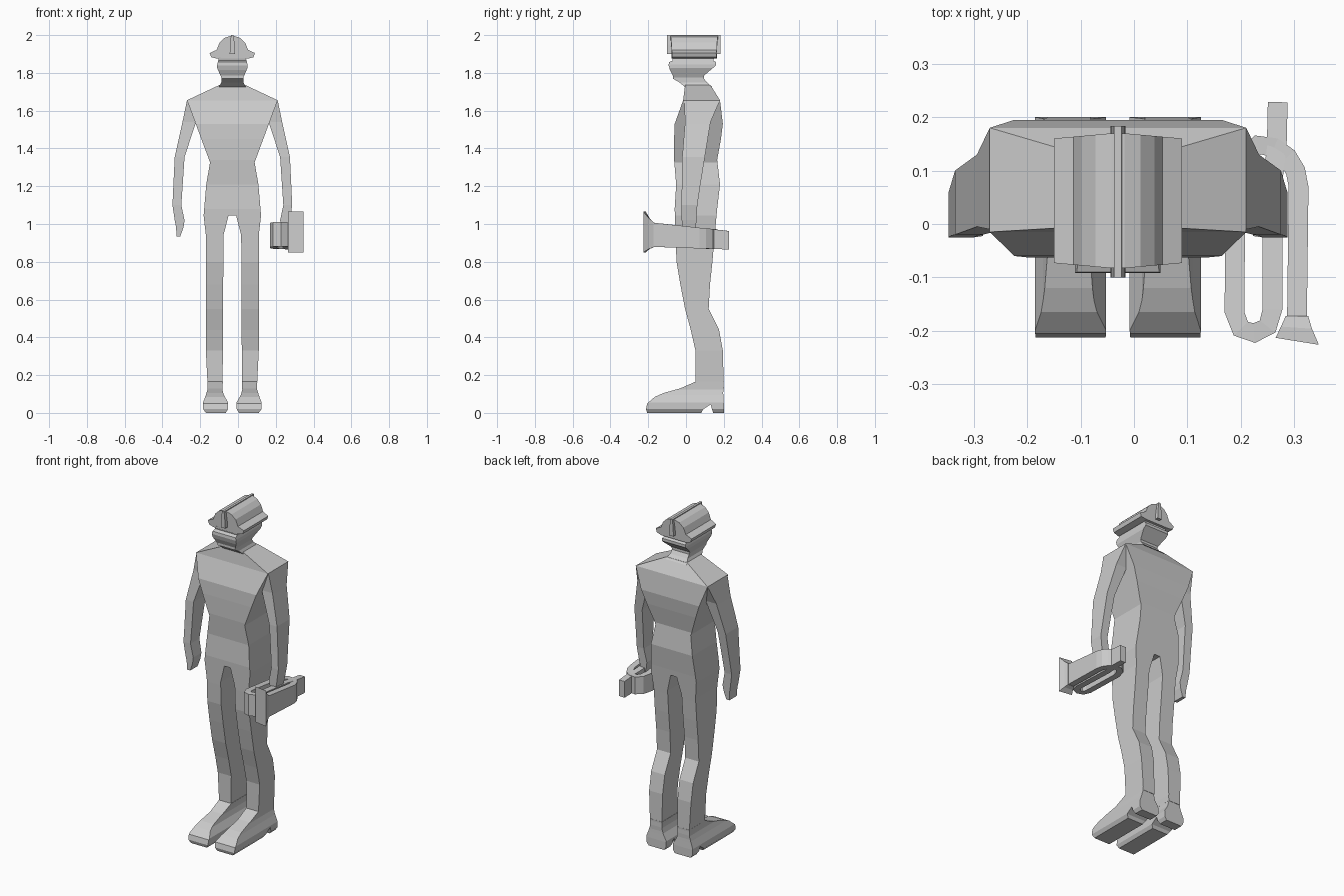
import bpy, bmesh
from mathutils import Vector

CX = -0.03  # the figure's own symmetry line

mat = bpy.data.materials.new("plain grey")
mat.diffuse_color = (0.6, 0.6, 0.6, 1)


def make(name, verts, faces):
    mesh = bpy.data.meshes.new(name)
    mesh.from_pydata(verts, [], faces)
    bm = bmesh.new()
    bm.from_mesh(mesh)
    bmesh.ops.recalc_face_normals(bm, faces=bm.faces)
    bm.to_mesh(mesh)
    bm.free()
    mesh.materials.append(mat)
    ob = bpy.data.objects.new(name, mesh)
    bpy.context.collection.objects.link(ob)
    return ob


def skin(name, rings):
    """Loft equal-sized rings of points and cap both ends."""
    n = len(rings[0])
    faces = [(r * n + i, r * n + (i + 1) % n, (r + 1) * n + (i + 1) % n, (r + 1) * n + i)
             for r in range(len(rings) - 1) for i in range(n)]
    faces += [tuple(range(n)), tuple(range((len(rings) - 1) * n, len(rings) * n))]
    return make(name, [p for ring in rings for p in ring], faces)


def at(table, z):
    """Interpolate (z, low, high) rows, listed from the bottom up."""
    for a, b in zip(table, table[1:]):
        if z <= b[0]:
            t = max(0, (z - a[0]) / (b[0] - a[0]))
            return a[1] + (b[1] - a[1]) * t, a[2] + (b[2] - a[2]) * t
    return table[-1][1:]


def tower(name, front, side, s=1):
    """Solid whose front outline (z, x0, x1) and side outline (z, y0, y1) are given."""
    lo, hi = front[0][0], front[-1][0]
    rings = []
    for z in sorted({r[0] for r in front} | {r[0] for r in side if lo < r[0] < hi}):
        x0, x1 = at(front, z)
        y0, y1 = at(side, z)
        x0, x1 = CX + s * x0, CX + s * x1
        rings.append([(x0, y0, z), (x1, y0, z), (x1, y1, z), (x0, y1, z)])
    return skin(name, rings)


# side outline shared by legs and torso
body_side = [(0.13, 0.05, 0.2), (0.33, 0.05, 0.195), (0.44, 0.025, 0.175),
             (0.55, -0.005, 0.12), (0.68, -0.03, 0.127), (0.8, -0.05, 0.14),
             (0.92, -0.055, 0.15), (1.08, -0.06, 0.165), (1.21, -0.052, 0.18),
             (1.34, -0.063, 0.165), (1.45, -0.063, 0.185), (1.53, -0.06, 0.195),
             (1.655, -0.015, 0.18), (1.735, -0.005, 0.13)]

# torso
tower("torso", [(1.045, -0.152, 0.152), (1.21, -0.138, 0.138), (1.326, -0.118, 0.118),
                (1.655, -0.24, 0.24), (1.735, -0.07, 0.07)], body_side)

# neck and head
tower("head", [(1.725, -0.072, 0.072), (1.75, -0.058, 0.058), (1.775, -0.058, 0.058),
               (1.825, -0.08, 0.08), (1.845, -0.08, 0.08), (1.885, -0.07, 0.07)],
      [(1.725, -0.005, 0.14), (1.75, -0.035, 0.11), (1.77, -0.07, 0.095),
       (1.785, -0.07, 0.095), (1.815, -0.085, 0.13), (1.84, -0.092, 0.16),
       (1.857, -0.09, 0.16), (1.865, -0.07, 0.145), (1.885, -0.075, 0.15)])

# helmet: front outline swept from front to back
half = [(0.012, 1.995), (0.042, 1.985), (0.068, 1.96), (0.083, 1.922),
        (0.12, 1.905), (0.112, 1.883), (0.08, 1.875)]
outline = half + [(-x, z) for x, z in reversed(half)]
skin("helmet", [[(CX + x, y + sgn * 0.09 * (0.12 - abs(x)), z) for x, z in outline]
                for y, sgn in ((-0.073, -1), (0.16, 1))])
tower("helmet_crest", [(1.9, -0.014, 0.014), (1.95, -0.012, 0.012), (2.0, -0.007, 0.007)],
      [(1.9, -0.1, 0.183), (2.0, -0.1, 0.183)])

for s, label in ((-1, "left"), (1, "right")):
    # arm with hand
    tower(label + "_arm", [(0.935, 0.275, 0.295), (0.985, 0.258, 0.298), (1.02, 0.253, 0.305),
                           (1.1, 0.27, 0.317), (1.355, 0.253, 0.305), (1.53, 0.195, 0.266),
                           (1.655, 0.225, 0.24)],
          [(0.935, -0.02, 0.05), (1.1, -0.025, 0.06), (1.2, -0.022, 0.075),
           (1.355, -0.02, 0.1), (1.54, -0.005, 0.13), (1.655, -0.01, 0.18)], s)
    # leg
    tower(label + "_leg", [(0.13, 0.052, 0.13), (0.33, 0.05, 0.14), (0.94, 0.047, 0.14),
                           (1.045, 0.02, 0.152)], body_side, s)
    # shoe, with an arch notch cut in front of the heel
    shoe = tower(label + "_shoe", [(0, 0.035, 0.14), (0.02, 0.023, 0.154), (0.055, 0.022, 0.155),
                                   (0.095, 0.045, 0.14), (0.125, 0.053, 0.131), (0.165, 0.05, 0.132)],
                 [(0, -0.205, 0.2), (0.02, -0.212, 0.2), (0.05, -0.205, 0.2), (0.085, -0.165, 0.198),
                  (0.105, -0.12, 0.197), (0.13, -0.03, 0.198), (0.165, 0.05, 0.2)], s)
    notch = [(0.07, -0.02), (0.09, 0.018), (0.13, 0.045), (0.15, -0.02)]
    cutter = skin("notch_cutter", [[(CX + s * x, y, z) for y, z in notch] for x in (0, 0.2)])
    cutter.hide_render = True
    mod = shoe.modifiers.new("arch", 'BOOLEAN')
    mod.operation, mod.solver, mod.object = 'DIFFERENCE', 'EXACT', cutter
    bpy.context.view_layer.objects.active = shoe
    bpy.ops.object.modifier_apply(modifier="arch")
    bpy.data.objects.remove(cutter)

# horn: one flat tube bent from the mouthpiece to the bell
path = [(0.269, 0.228), (0.267, 0.14), (0.259, 0.08), (0.259, -0.16), (0.25, -0.192),
        (0.225, -0.204), (0.2, -0.196), (0.188, -0.165), (0.19, 0.08), (0.205, 0.125),
        (0.232, 0.148), (0.262, 0.143), (0.287, 0.125), (0.302, 0.1), (0.308, 0.07),
        (0.305, -0.178)]
pts = [Vector(p) for p in path]
rings = []
for i, p in enumerate(pts):
    d = (pts[min(i + 1, len(pts) - 1)] - pts[max(i - 1, 0)]).normalized()
    n = Vector((-d.y, d.x)) * 0.0185
    lo, hi = 0.873 - 0.035 * p.y, 0.988 - 0.11 * p.y
    a, b = p + n, p - n
    rings.append([(a.x, a.y, lo), (b.x, b.y, lo), (b.x, b.y, hi), (a.x, a.y, hi)])
skin("horn_tube", rings)


def bell_ring(x0, y0, x1, y1, lo, hi):
    return [(x0, y0, lo), (x1, y1, lo), (x1, y1, hi), (x0, y0, hi)]


# horn bell
skin("horn_bell", [bell_ring(0.284, -0.172, 0.326, -0.172, 0.877, 1.01),
                   bell_ring(0.275, -0.192, 0.333, -0.196, 0.868, 1.03),
                   bell_ring(0.265, -0.213, 0.346, -0.226, 0.85, 1.065)])
